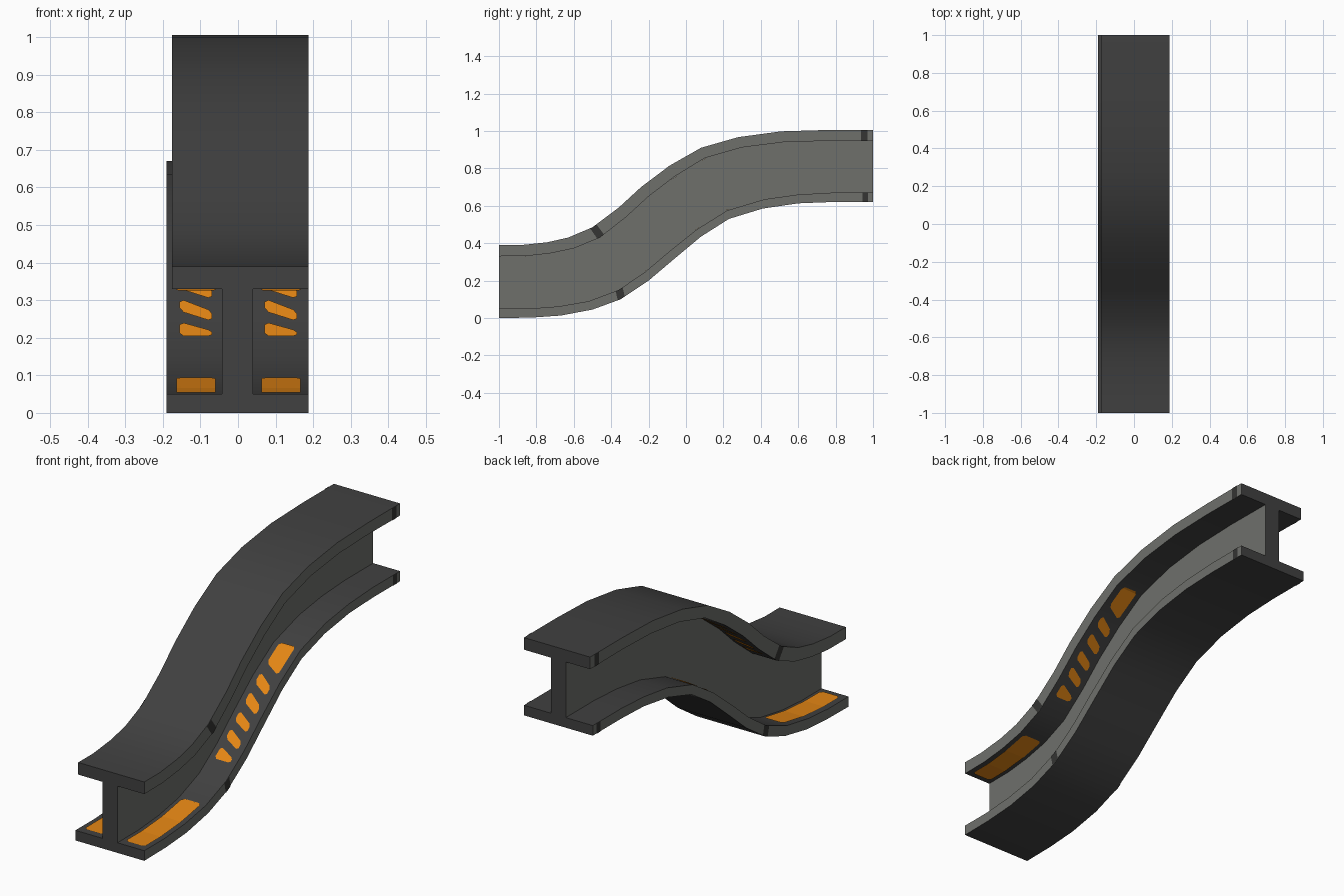
import bpy, bmesh
from mathutils import Vector
from math import radians

if "Cube" in bpy.data.objects:
    bpy.data.objects.remove(bpy.data.objects["Cube"])


def material(name, rgb):
    m = bpy.data.materials.new(name)
    m.diffuse_color = (*rgb, 1)
    m.use_nodes = True
    m.node_tree.nodes["Principled BSDF"].inputs["Base Color"].default_value = m.diffuse_color
    return m


DARK = material("dark grey", (0.052, 0.052, 0.052))
GREY = material("green grey", (0.158, 0.162, 0.148))
ORANGE = material("orange", (0.78, 0.24, 0.007))
MARK = material("mark grey", (0.035, 0.035, 0.033))

# Side-view curves (y, z) of the S-bend, from top to bottom, with matching stations
TOP = [(-1, .39), (-.88, .39), (-.74, .405), (-.63, .43), (-.5, .485), (-.36, .59), (-.24, .70),
       (-.09, .813), (.08, .91), (.28, .967), (.51, .998), (.75, 1.005), (1, 1.005)]
TOP_IN = [(-1, .33), (-.86, .331), (-.73, .345), (-.6, .372), (-.46, .43), (-.32, .54), (-.2, .65),
          (-.06, .757), (.1, .855), (.3, .912), (.52, .94), (.75, .947), (1, .945)]
LOW_IN = [(-1, .05), (-.84, .05), (-.68, .062), (-.52, .09), (-.36, .15), (-.22, .245), (-.09, .355),
          (.06, .475), (.22, .575), (.42, .635), (.6, .66), (.78, .67), (1, .67)]
LOW = [(-1, 0), (-.83, .002), (-.67, .013), (-.5, .045), (-.35, .10), (-.2, .2), (-.07, .31),
       (.08, .435), (.23, .53), (.41, .585), (.6, .613), (.78, .62), (1, .62)]


def finish(name, bm, mats):
    me = bpy.data.meshes.new(name)
    bm.to_mesh(me)
    bm.free()
    for m in mats:
        me.materials.append(m)
    ob = bpy.data.objects.new(name, me)
    bpy.context.collection.objects.link(ob)
    return ob


def loft(name, lower, upper, x0, x1):
    """Solid bar between two side-view curves; faces turned to +-x are grey."""
    bm = bmesh.new()
    rings = [[bm.verts.new(p) for p in ((x0, *a), (x1, *a), (x1, *b), (x0, *b))]
             for a, b in zip(lower, upper)]
    for r, s in zip(rings, rings[1:]):
        for i in range(4):
            j = (i + 1) % 4
            bm.faces.new((r[i], r[j], s[j], s[i]))
    bm.faces.new(rings[0])
    bm.faces.new(rings[-1])
    bmesh.ops.recalc_face_normals(bm, faces=bm.faces)
    for f in bm.faces:
        f.material_index = int(abs(f.normal.x) > 0.9)
    ob = finish(name, bm, (DARK, GREY))
    bpy.ops.object.select_all(action='DESELECT')
    ob.select_set(True)
    bpy.context.view_layer.objects.active = ob
    bpy.ops.object.shade_smooth_by_angle(angle=radians(30))


def at(curve, t):
    """Point at station t of a curve."""
    i = max(0, min(int(t), len(curve) - 2))
    return Vector(curve[i]).lerp(Vector(curve[i + 1]), t - i)


def sheet(bm, grid, facing):
    rows = [[bm.verts.new(p) for p in row] for row in grid]
    for r, s in zip(rows, rows[1:]):
        for i in range(len(r) - 1):
            f = bm.faces.new((r[i], r[i + 1], s[i + 1], s[i]))
            f.normal_update()
            if f.normal.dot(facing) < 0:
                f.normal_flip()


# Beam: two flanges and the web
loft("top_flange", TOP_IN, TOP, -.175, .187)
loft("bottom_flange", LOW, LOW_IN, -.19, .187)
loft("web", LOW_IN, TOP_IN, -.042, .04)

# Painted shapes: station ranges on the left edge and on the right edge, then x half width
SHAPES = [((.2, 3.0), (.2, 3.0), .052), ((4.53, 4.93), (4.53, 4.68), .043)]
SHAPES += [((5.2 + k * .54, 5.5 + k * .54), (4.95 + k * .54, 5.2 + k * .54), .043) for k in range(4)]
SHAPES += [((7.42, 8.05), (7.17, 8.05), .043)]


def paint(name, curve, up, mirror):
    bm = bmesh.new()
    for cx in (-.112, .114):
        for left, right, hw in SHAPES:
            grid = []
            # u runs across the shape, end columns are shortened to round the corners
            for u, cut in ((0, .08), (.12, 0), (.88, 0), (1, .08)):
                a = left[0] + (right[0] - left[0]) * u
                b = left[1] + (right[1] - left[1]) * u
                cut = min(cut, (b - a) * .25)
                a, b = a + cut, b - cut
                x = cx + (2 * u - 1) * hw * (-1 if mirror else 1)
                n = 14
                row = []
                for k in range(n + 1):
                    y, z = at(curve, a + (b - a) * k / n)
                    row.append((x, y - up * .002, z + up * .004))
                grid.append(row)
            sheet(bm, grid, Vector((0, 0, up)))
    finish(name, bm, (ORANGE,))


# Orange paint inside both flanges
paint("bottom_paint", LOW_IN, 1, False)
paint("top_paint", TOP_IN, -1, True)

# Dark marks on the flange edges
bm = bmesh.new()
for lo, hi, x0, x1 in ((TOP_IN, TOP, -.175, .187), (LOW, LOW_IN, -.19, .187)):
    for x, s in ((x0, -1), (x1, 1)):
        for a, b in ((3.9, 4.0), (4.0, 4.15), (11.74, 11.88)):
            grid = [[(x + s * .002, *at(c, t)) for t in (a, b)] for c in (lo, hi)]
            sheet(bm, grid, Vector((s, 0, 0)))
finish("edge_marks", bm, (MARK,))
